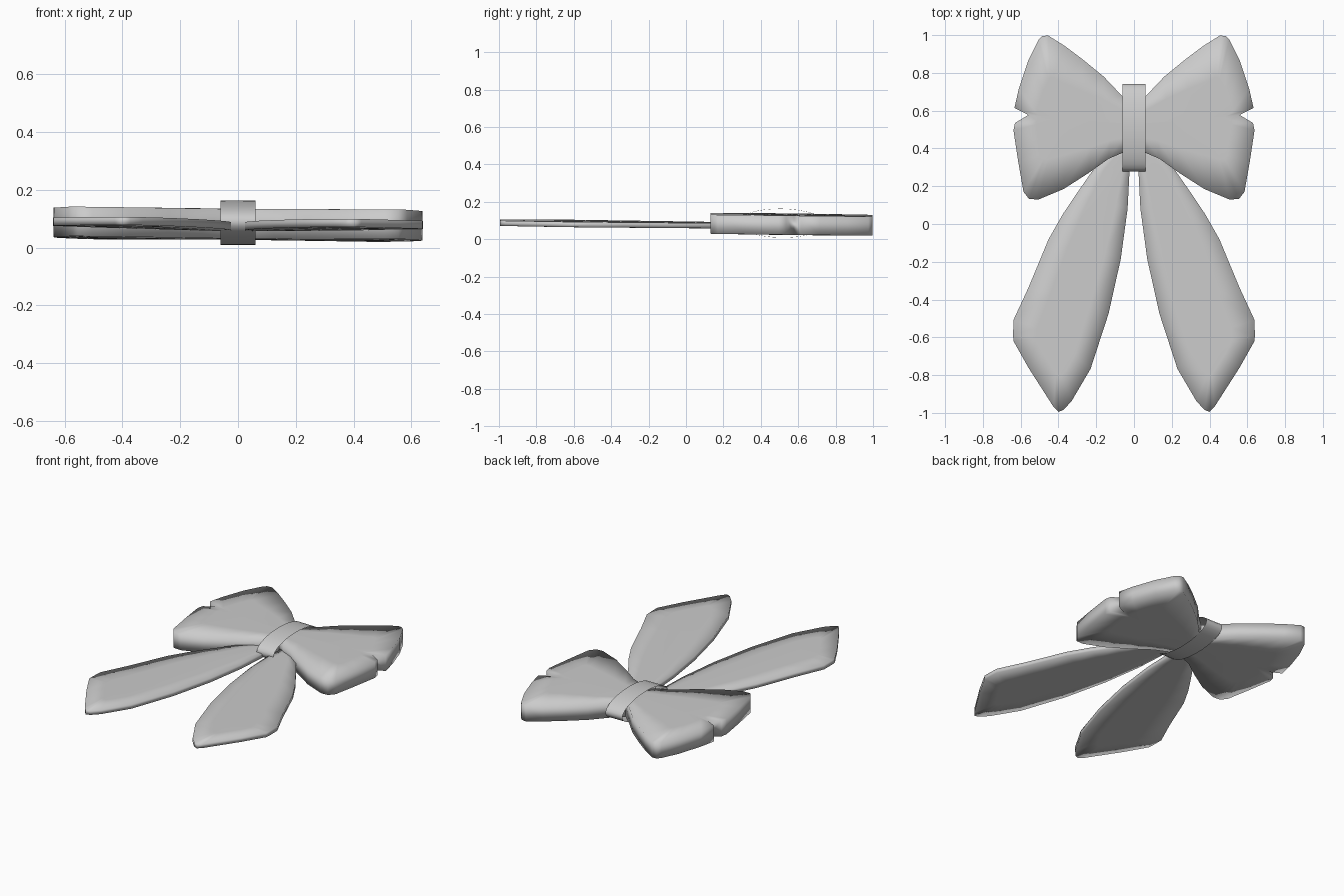
import bpy, bmesh, math
from mathutils import Vector

cube = bpy.data.objects.get("Cube")
if cube:
    bpy.data.objects.remove(cube, do_unlink=True)

grey = bpy.data.materials.new("ribbon grey")
grey.use_nodes = True
colour = (0.6, 0.6, 0.6, 1)
grey.diffuse_color = colour
grey.node_tree.nodes["Principled BSDF"].inputs["Base Color"].default_value = colour


def tilt(x, y, z):
    """The whole bow lies with a very slight lean."""
    return Vector((x, y, z - 0.009 * x - 0.012 * (y - 0.5)))


def finish(name, bm):
    mesh = bpy.data.meshes.new(name)
    for f in bm.faces:
        f.smooth = True
    bm.to_mesh(mesh)
    bm.free()
    mesh.materials.append(grey)
    obj = bpy.data.objects.new(name, mesh)
    bpy.context.collection.objects.link(obj)
    return obj


def cushion(name, outline, spine, mid, half, bulge, side):
    """Padded flat shape: upright rim, faces running in to a spine line."""
    a, b = Vector(spine[0]), Vector(spine[1])
    axis = b - a
    bm = bmesh.new()
    levels = [(1, -bulge), (0.5, -bulge * 0.7), (0, 0),
              (0, 0), (0.5, bulge * 0.7), (1, bulge)]
    rings = []
    for k, (t, lift) in enumerate(levels):
        base = mid + (half if k > 2 else -half)
        ring = []
        for p in map(Vector, outline):
            s = min(1, max(0, (p - a).dot(axis) / axis.length_squared))
            q = p.lerp(a + axis * s, t)
            ring.append(bm.verts.new(tilt(side * q.x, q.y, base + lift)))
        rings.append(ring)
    n = len(outline)
    for lo, hi in zip(rings, rings[1:]):
        for i in range(n):
            j = (i + 1) % n
            bm.faces.new((lo[i], lo[j], hi[j], hi[i]))
    bmesh.ops.remove_doubles(bm, verts=bm.verts, dist=0.0005)
    # close the top and bottom seams where the spine folds back
    bmesh.ops.recalc_face_normals(bm, faces=bm.faces)
    return finish(name, bm)


# Outlines of the model's left half
loop_outline = [
    (0, 0.62), (0.065, 0.68), (0.16, 0.78), (0.27, 0.87), (0.37, 0.945),
    (0.455, 0.998), (0.485, 0.995), (0.505, 0.975), (0.56, 0.865),
    (0.61, 0.715), (0.633, 0.615), (0.56, 0.577), (0.63, 0.535),
    (0.638, 0.495), (0.613, 0.33), (0.585, 0.17), (0.555, 0.132),
    (0.505, 0.13), (0.373, 0.185), (0.24, 0.27), (0.135, 0.345),
    (0.065, 0.375), (0, 0.42)]
tail_outline = [
    (0.03, 0.42), (0.024, 0.275), (0.034, 0.08), (0.07, -0.185),
    (0.135, -0.476), (0.23, -0.767), (0.33, -0.937), (0.373, -0.984),
    (0.4, -0.995), (0.426, -0.968), (0.558, -0.762), (0.638, -0.62),
    (0.64, -0.59), (0.638, -0.508), (0.558, -0.335), (0.452, -0.08),
    (0.375, 0.055), (0.294, 0.175), (0.2, 0.31), (0.11, 0.4)]

for label, side in (("left", 1), ("right", -1)):
    cushion(label + "_loop", loop_outline, ((0.02, 0.53), (0.4, 0.56)),
            0.081, 0.051, 0.003, side)
    cushion(label + "_tail", tail_outline, ((0.1, 0.3), (0.4, -0.62)),
            0.071, 0.014, 0.002, side)

# Knot: open band wrapped round the middle
bm = bmesh.new()
edges = []
steps = 32
for x in (-0.061, 0.061):
    edges.append([bm.verts.new(tilt(
        x, 0.51 + 0.232 * math.cos(u), 0.086 + 0.077 * math.sin(u)))
        for u in (2 * math.pi * i / steps for i in range(steps))])
for i in range(steps):
    j = (i + 1) % steps
    bm.faces.new((edges[0][i], edges[0][j], edges[1][j], edges[1][i]))
bmesh.ops.recalc_face_normals(bm, faces=bm.faces)
finish("knot_band", bm)
